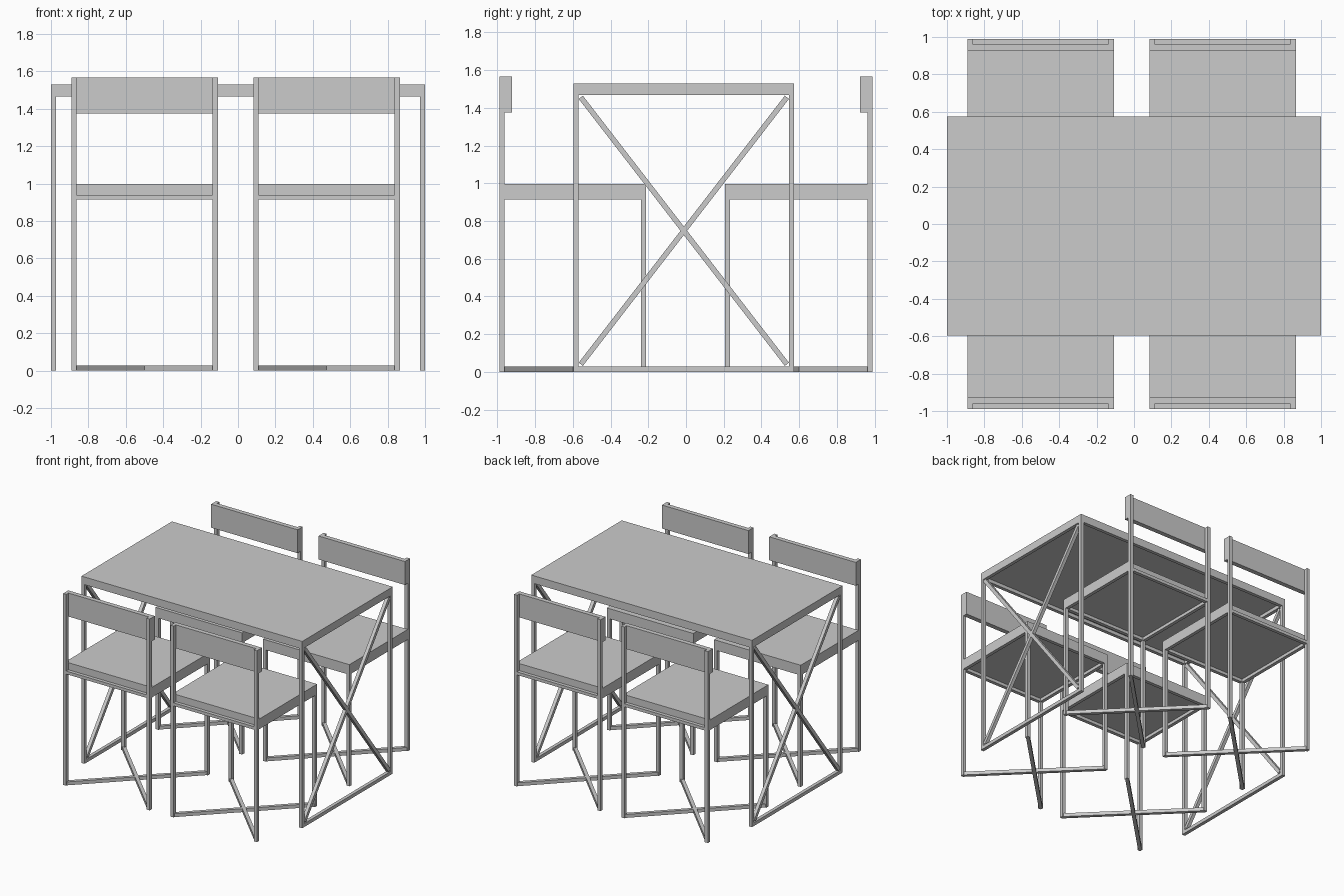
import bpy
from mathutils import Vector

cube = bpy.data.objects.get("Cube")
if cube:
    bpy.data.objects.remove(cube, do_unlink=True)

grey = bpy.data.materials.new("light grey")
grey.use_nodes = True
grey.diffuse_color = (0.6, 0.6, 0.6, 1)
grey.node_tree.nodes["Principled BSDF"].inputs["Base Color"].default_value = (0.6, 0.6, 0.6, 1)

BAR = 0.028  # thickness of the square tubing


def box(name, low, high):
    """Axis-aligned box between two corners."""
    low, high = Vector(low), Vector(high)
    bpy.ops.mesh.primitive_cube_add(size=1, location=(low + high) / 2)
    obj = bpy.context.object
    obj.name = name
    obj.scale = [abs(d) for d in high - low]
    obj.data.materials.append(grey)
    return obj


def bar(name, start, end, width=BAR):
    """Square tube between two points."""
    start, end = Vector(start), Vector(end)
    axis = end - start
    bpy.ops.mesh.primitive_cube_add(size=1, location=(start + end) / 2)
    obj = bpy.context.object
    obj.name = name
    obj.rotation_euler = axis.to_track_quat('Z', 'Y').to_euler()
    obj.scale = (width, width, axis.length)
    obj.data.materials.append(grey)
    return obj


def build_table(front, back, under, mid, top):
    box("table_top", (-1, front, mid), (1, back, top))
    h = BAR / 2
    y0, y1 = front + h, back - h
    for side, label in ((-1, "right"), (1, "left")):
        x = side * (1 - h)
        for y, end in ((y0, "front"), (y1, "back")):
            bar(f"table_leg_{end}_{label}", (x, y, 0), (x, y, mid))
        # Rails join the legs at floor and top
        for z, level in ((h, "floor"), (mid - h, "upper")):
            bar(f"table_{level}_rail_{label}", (x, y0 + h, z), (x, y1 - h, z))
        # Crossed braces between the inner corners
        a, b, low, high = y0 + 0.025, y1 - 0.025, 0.04, under - 0.01
        bar(f"table_brace_rising_{label}", (x, a, low), (x, b, high))
        bar(f"table_brace_falling_{label}", (x, a, high), (x, b, low))
    for y, end in ((y0, "front"), (y1, "back")):
        bar(f"table_long_rail_{end}", (BAR - 1, y, mid - h), (1 - BAR, y, mid - h))


def build_chair(label, x0, x1, outer, inner):
    """Chair whose backrest is at y = outer and whose seat ends at y = inner."""
    s = 1 if inner > outer else -1
    h = BAR / 2
    seat_low, seat_mid, seat_top, height = 0.914, 0.939, 0.997, 1.567
    xs = (x0 + h, x1 - h)
    ya, yb = outer + s * h, inner - s * h
    panel = outer + s * BAR
    # Tall back posts and short front legs
    for x, side in zip(xs, ("right", "left")):
        bar(f"{label}_back_post_{side}", (x, ya, 0), (x, ya, height))
        bar(f"{label}_front_leg_{side}", (x, yb, 0), (x, yb, seat_mid))
        box(f"{label}_seat_rail_{side}", (x - h, panel, seat_low),
            (x + h, inner - s * BAR, seat_mid))
    for y, end in ((ya, "back"), (yb, "front")):
        box(f"{label}_seat_rail_{end}", (x0 + BAR, y - h, seat_low),
            (x1 - BAR, y + h, seat_mid))
    # Crossed floor bars
    bar(f"{label}_floor_bar_a", (xs[0], ya, h), (xs[1], yb, h))
    bar(f"{label}_floor_bar_b", (xs[1], ya, h), (xs[0], yb, h))
    # Seat and backrest
    box(f"{label}_seat", (x0, panel, seat_mid), (x1, inner, seat_top))
    box(f"{label}_backrest", (x0, panel, 1.375), (x1, panel + s * 0.038, height))


build_table(-0.597, 0.574, 1.466, 1.495, 1.53)
for x0, x1, side in ((-0.891, -0.107, "right"), (0.082, 0.865, "left")):
    build_chair(f"front_{side}_chair", x0, x1, -0.99, -0.211)
    build_chair(f"back_{side}_chair", x0, x1, 0.99, 0.206)
